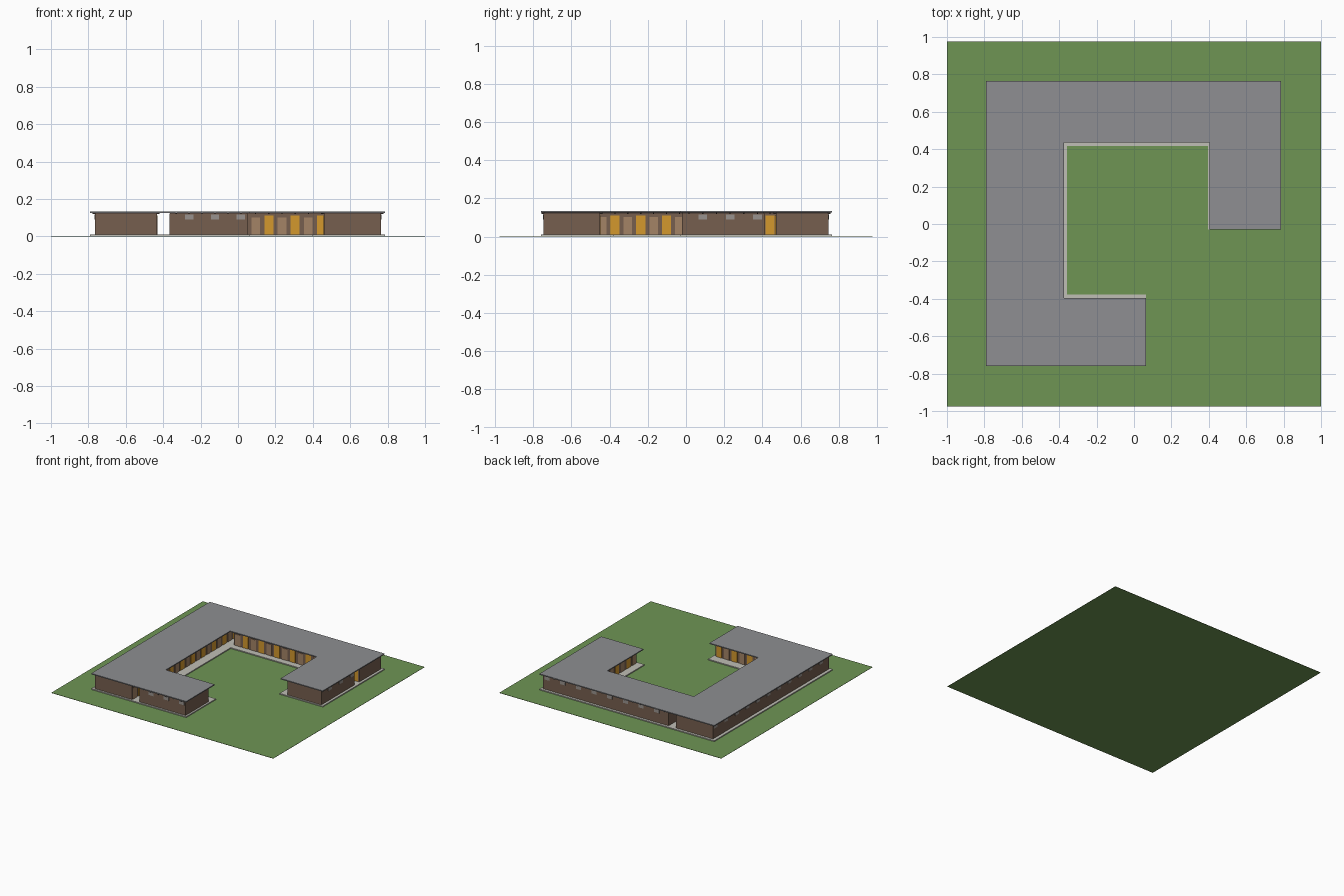
import bpy, bmesh

if "Cube" in bpy.data.objects:
    bpy.data.objects.remove(bpy.data.objects["Cube"])


def srgb(r, g, b):
    f = lambda c: (c / 12.92 if c <= 0.04045 else ((c + 0.055) / 1.055) ** 2.4)
    return (f(r / 255), f(g / 255), f(b / 255), 1)


def material(name, *rgb):
    m = bpy.data.materials.new(name)
    m.diffuse_color = srgb(*rgb)
    m.use_nodes = True
    m.node_tree.nodes["Principled BSDF"].inputs["Base Color"].default_value = m.diffuse_color
    return m


GRASS = material("grass green", 110, 149, 84)
ROOF = material("roof grey", 142, 143, 146)
SLAB = material("pale concrete", 192, 191, 182)
WALL = material("brown cladding", 118, 95, 79)
GOLD = material("amber door", 212, 153, 45)
TAN = material("tan window", 164, 132, 102)
GREY = material("grey window", 152, 146, 142)
DARK = material("dark timber", 58, 48, 43)


def add_object(name, bm, mat):
    bmesh.ops.recalc_face_normals(bm, faces=bm.faces)
    me = bpy.data.meshes.new(name)
    bm.to_mesh(me)
    bm.free()
    me.materials.append(mat)
    ob = bpy.data.objects.new(name, me)
    bpy.context.collection.objects.link(ob)
    return ob


def box_into(bm, x0, x1, y0, y1, z0, z1):
    vs = bmesh.ops.create_cube(bm, size=1)["verts"]
    for v in vs:
        v.co = (x1 if v.co.x > 0 else x0, y1 if v.co.y > 0 else y0, z1 if v.co.z > 0 else z0)


def boxes(name, items, mat):
    bm = bmesh.new()
    for b in items:
        box_into(bm, *b)
    return add_object(name, bm, mat)


def prism(name, outline, z0, z1, mat):
    bm = bmesh.new()
    f = bm.faces.new([bm.verts.new((x, y, z0)) for x, y in outline])
    up = bmesh.ops.extrude_face_region(bm, geom=[f])["geom"]
    for v in up:
        if isinstance(v, bmesh.types.BMVert):
            v.co.z = z1
    return add_object(name, bm, mat)


def c_outline(e):
    # C-shaped plan; e widens the courtyard edges beyond the roof
    return [(-0.79, -0.76), (0.065, -0.76), (0.065, -0.395 + e), (-0.375 + e, -0.395 + e),
            (-0.375 + e, 0.435 - e), (0.405 - e / 2, 0.435 - e), (0.405 - e / 2, -0.03),
            (0.785, -0.03), (0.785, 0.765), (-0.79, 0.765)]


FLOOR, TOP = 0.010, 0.122
boxes("lawn", [(-1, 1, -0.975, 0.975, 0, 0.002)], GRASS)
prism("walkway_slab", c_outline(0.018), 0.001, FLOOR, SLAB)
prism("roof", c_outline(0), 0.126, 0.134, ROOF)

# wings: bounds, axis along the wing, courtyard side direction, module count
WINGS = {
    "west_wing": (-0.765, -0.433, -0.745, 0.745, "y", 1, 11),
    "south_wing": (-0.365, 0.05, -0.745, -0.45, "x", 1, 3),
    "north_wing": (-0.365, 0.765, 0.47, 0.745, "x", -1, 8),
    "east_wing": (0.46, 0.765, -0.02, 0.41, "y", -1, 3),
}
P = 0.003  # plate thickness

for name, (x0, x1, y0, y1, axis, side, n) in WINGS.items():
    boxes(name + "_walls", [(x0, x1, y0, y1, FLOOR, TOP)], WALL)
    a0, a1 = (x0, x1) if axis == "x" else (y0, y1)
    b0, b1 = (y0, y1) if axis == "x" else (x0, x1)
    step = (a1 - a0) / n
    inner, outer = (b1, b0) if side > 0 else (b0, b1)

    def plate(c, w, b, d, z0, z1):
        lo, hi = c - w / 2, min(c + w / 2, a1)
        s = sorted((b, b + d * P))
        return (lo, hi, *s, z0, z1) if axis == "x" else (*s, lo, hi, z0, z1)

    at = lambda t: [a0 + step * (k + t) for k in range(n)]
    # courtyard doors and windows
    boxes(name + "_doors", [plate(c, 0.048, inner, side, FLOOR, 0.111) for c in at(0.75)], GOLD)
    boxes(name + "_windows", [plate(c, 0.046, inner, side, FLOOR, 0.102) for c in at(0.25)], TAN)
    # high windows on the outer side
    boxes(name + "_high_windows", [plate(c, 0.045, outer, -side, 0.09, 0.117) for c in at(0.75)], GREY)
    # rafters across the wing under the roof
    r = []
    for c in at(0.25) + at(0.75):
        lo, hi = b0 - 0.012, b1 + 0.012
        e = (c - 0.003, c + 0.003)
        r.append((*e, lo, hi, 0.119, 0.127) if axis == "x" else (lo, hi, *e, 0.119, 0.127))
    boxes(name + "_rafters", r, DARK)
    # wall plate carrying the roof
    boxes(name + "_wall_plate", [(x0 + .002, x1 - .002, y0 + .002, y1 - .002, TOP - 0.001, 0.1265)], DARK)
